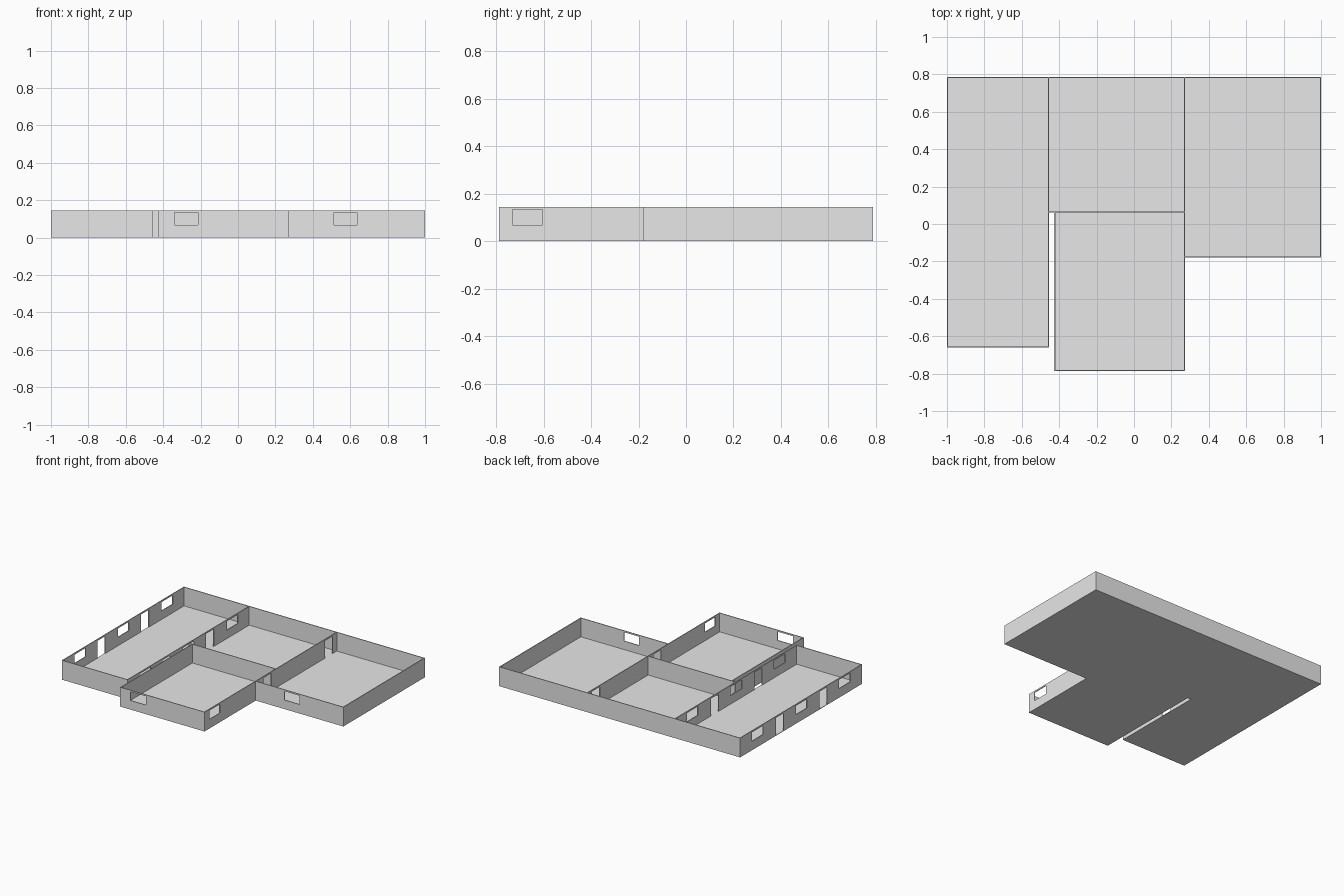
import bpy, bmesh
from mathutils import Vector

cube = bpy.data.objects.get("Cube")
if cube:
    bpy.data.objects.remove(cube, do_unlink=True)

T = 0.006        # wall thickness
H = 0.145        # wall height
FLOOR = 0.004    # slab thickness
SILL, HEAD = 0.068, 0.134

grey = bpy.data.materials.new("plain_grey")
grey.use_nodes = True
COLOUR = (0.8, 0.8, 0.8, 1)
grey.diffuse_color = COLOUR
grey.node_tree.nodes["Principled BSDF"].inputs["Base Color"].default_value = COLOUR


def finish(name, bm):
    bmesh.ops.recalc_face_normals(bm, faces=bm.faces[:])
    mesh = bpy.data.meshes.new(name)
    bm.to_mesh(mesh)
    bm.free()
    mesh.materials.append(grey)
    bpy.context.collection.objects.link(bpy.data.objects.new(name, mesh))


def panel(u_cuts, v_cuts, is_hole, place, depth):
    """Grid of cells without the holes, thickened along depth."""
    bm = bmesh.new()
    for u0, u1 in zip(u_cuts, u_cuts[1:]):
        for v0, v1 in zip(v_cuts, v_cuts[1:]):
            if not is_hole((u0 + u1) / 2, (v0 + v1) / 2):
                ring = [(u0, v0), (u1, v0), (u1, v1), (u0, v1)]
                bm.faces.new([bm.verts.new(place(u, v)) for u, v in ring])
    bmesh.ops.remove_doubles(bm, verts=bm.verts[:], dist=1e-5)
    ext = bmesh.ops.extrude_face_region(bm, geom=bm.faces[:], use_keep_orig=True)
    moved = [g for g in ext["geom"] if isinstance(g, bmesh.types.BMVert)]
    bmesh.ops.translate(bm, verts=moved, vec=Vector(depth))
    return bm


def wall(name, axis, pos, start, end, windows=(), doors=()):
    """Wall running along axis; pos is its lower face on the other axis."""
    holes = [(a, b, SILL) for a, b in windows] + [(a, b, FLOOR) for a, b in doors]
    cuts = sorted({start, end, *(e for h in holes for e in h[:2])})
    levels = [0, FLOOR, SILL, HEAD, H]

    def is_hole(u, z):
        return any(a < u < b and low < z < HEAD for a, b, low in holes)

    if axis == "x":
        bm = panel(cuts, levels, is_hole, lambda u, z: (u, pos, z), (0, T, 0))
    else:
        bm = panel(cuts, levels, is_hole, lambda u, z: (pos, u, z), (T, 0, 0))
    finish(name, bm)


def floor(name, x0, x1, y0, y1):
    finish(name, panel([x0, x1], [y0, y1], lambda u, v: False,
                       lambda u, v: (u, v, 0), (0, 0, FLOOR)))


# Main wall lines of the plan
BACK, FRONT = 0.787, -0.787
HALL_FRONT, RIGHT_FRONT = -0.66, -0.18
HALL_X, MID_X, ANNEX_X = -0.46, 0.267, -0.427
MID_Y = 0.061

# Long hall: both side walls carry the same row of windows and doors
hall_windows = [(-0.52, -0.385), (-0.005, 0.127), (0.516, 0.648)]
hall_doors = [(-0.245, -0.155), (0.272, 0.363)]
wall("hall_outer_wall", "y", -1, HALL_FRONT, BACK, hall_windows, hall_doors)
wall("hall_inner_wall", "y", HALL_X, HALL_FRONT, BACK, hall_windows, hall_doors)
wall("hall_front_wall", "x", HALL_FRONT, -1 + T, HALL_X)
wall("hall_back_wall", "x", BACK - T, -1 + T, HALL_X)
floor("hall_floor", -1 + T, HALL_X, HALL_FRONT + T, BACK - T)

# Partition shared by the middle, annex and right rooms
wall("partition_wall", "y", MID_X, FRONT, BACK,
     [(-0.73, -0.605)], [(-0.085, 0.005), (0.64, 0.732)])

# Middle room
wall("middle_back_wall", "x", BACK - T, HALL_X + T, MID_X)
wall("middle_front_wall", "x", MID_Y, HALL_X + T, MID_X)
floor("middle_floor", HALL_X + T, MID_X, MID_Y + T, BACK - T)

# Annex at the front, separated from the hall by a narrow gap
wall("annex_side_wall", "y", ANNEX_X, FRONT, MID_Y)
wall("annex_front_wall", "x", FRONT, ANNEX_X + T, MID_X, [(-0.34, -0.213)])
floor("annex_floor", ANNEX_X + T, MID_X, FRONT + T, MID_Y)

# Right room
wall("right_outer_wall", "y", 1 - T, RIGHT_FRONT, BACK)
wall("right_front_wall", "x", RIGHT_FRONT, MID_X + T, 1 - T, [(0.513, 0.637)])
wall("right_back_wall", "x", BACK - T, MID_X + T, 1 - T)
floor("right_floor", MID_X + T, 1 - T, RIGHT_FRONT + T, BACK - T)
